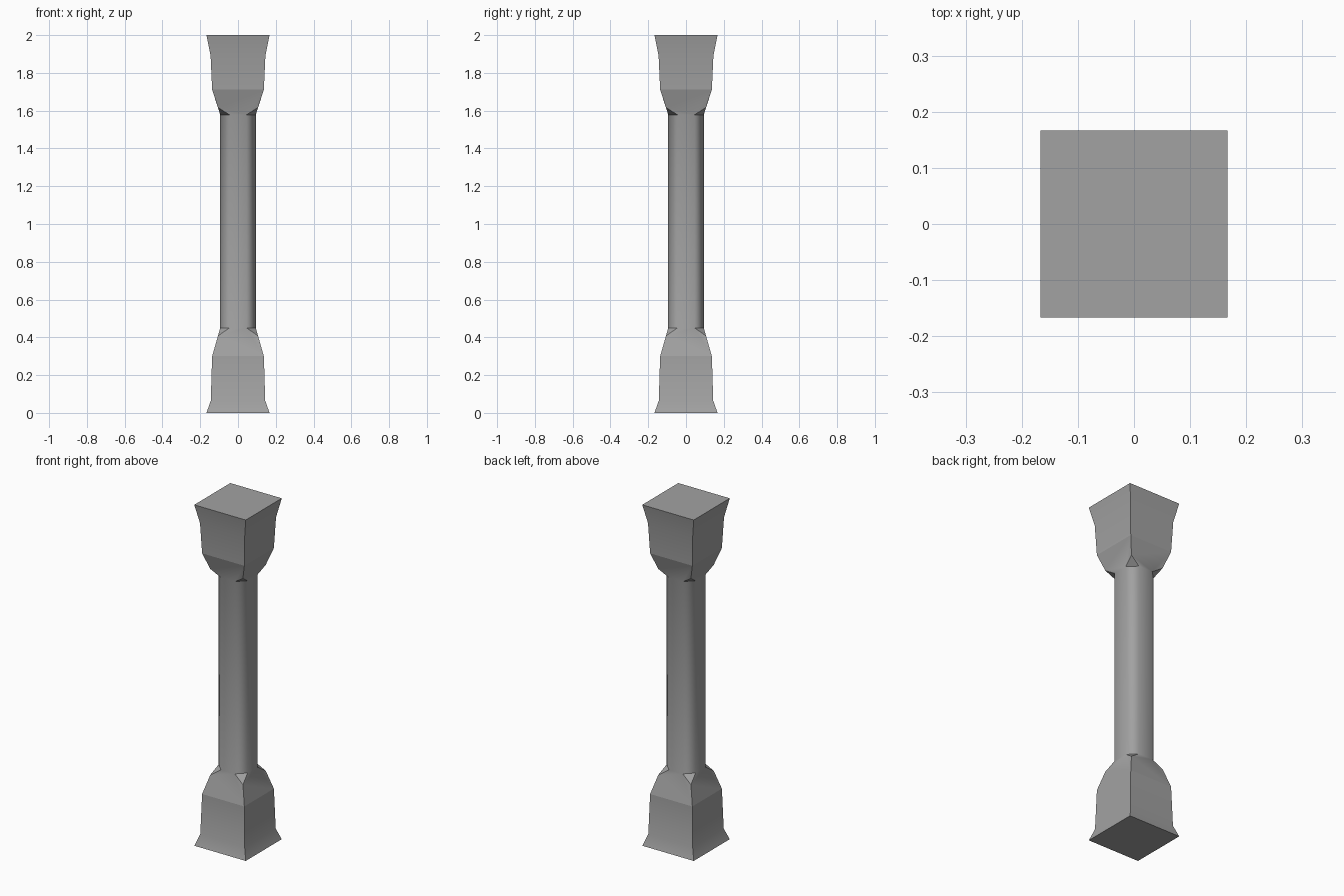
import bpy, bmesh, math
from mathutils import Matrix, Vector

cube = bpy.data.objects.get("Cube")
if cube:
    bpy.data.objects.remove(cube, do_unlink=True)

stone = bpy.data.materials.new("grey stone")
stone.use_nodes = True
grey = (0.36, 0.36, 0.36, 1)
stone.diffuse_color = grey
stone.node_tree.nodes["Principled BSDF"].inputs["Base Color"].default_value = grey

HALF, FACET = 0.094, 0.045      # shaft half width, half width of its main faces


def ring(bm, points, z):
    """Four-fold symmetric ring made by turning the given corner points."""
    return [bm.verts.new(Matrix.Rotation(k * math.pi / 2, 3, 'Z') @ Vector((x, y, z)))
            for k in range(4) for x, y in points]


def bridge(bm, a, b):
    n = len(a)
    for i in range(n):
        j = (i + 1) % n
        bm.faces.new((a[i], a[j], b[j], b[i]))


def block(bm, levels, corner, neck_z):
    """Square flared block tapering into the shaft, with its corners cut."""
    rings = [ring(bm, [(r, r)], z) for z, r in levels]
    bm.faces.new(rings[0])
    for a, b in zip(rings, rings[1:]):
        bridge(bm, a, b)
    base = rings[-1]
    tips = ring(bm, [(corner[1], corner[1])], corner[0])
    neck = ring(bm, [(HALF, FACET), (FACET, HALF)], neck_z)
    for k in range(4):
        n = (k + 1) % 4
        bm.faces.new((base[k], base[n], tips[n], neck[2 * n], neck[2 * k + 1], tips[k]))
        bm.faces.new((tips[k], neck[2 * k], neck[2 * k + 1]))
    return base, neck


bm = bmesh.new()
# Foot, head and the eight-sided shaft between them
foot, low = block(bm, [(0, 0.167), (0.065, 0.144), (0.30, 0.137)], (0.408, 0.106), 0.45)
head, high = block(bm, [(2, 0.167), (1.89, 0.145), (1.712, 0.137)], (1.617, 0.106), 1.578)
bridge(bm, low, high)
bmesh.ops.recalc_face_normals(bm, faces=bm.faces)

# Smooth shaft and flares, crisp corners and shoulder lines
for f in bm.faces:
    f.smooth = True
shoulders = set(foot + head)
for e in bm.edges:
    on_shoulder = all(v in shoulders for v in e.verts)
    e.smooth = not on_shoulder and e.calc_face_angle(0) < math.radians(46)

mesh = bpy.data.meshes.new("column")
bm.to_mesh(mesh)
bm.free()
mesh.materials.append(stone)
bpy.context.collection.objects.link(bpy.data.objects.new("column", mesh))
